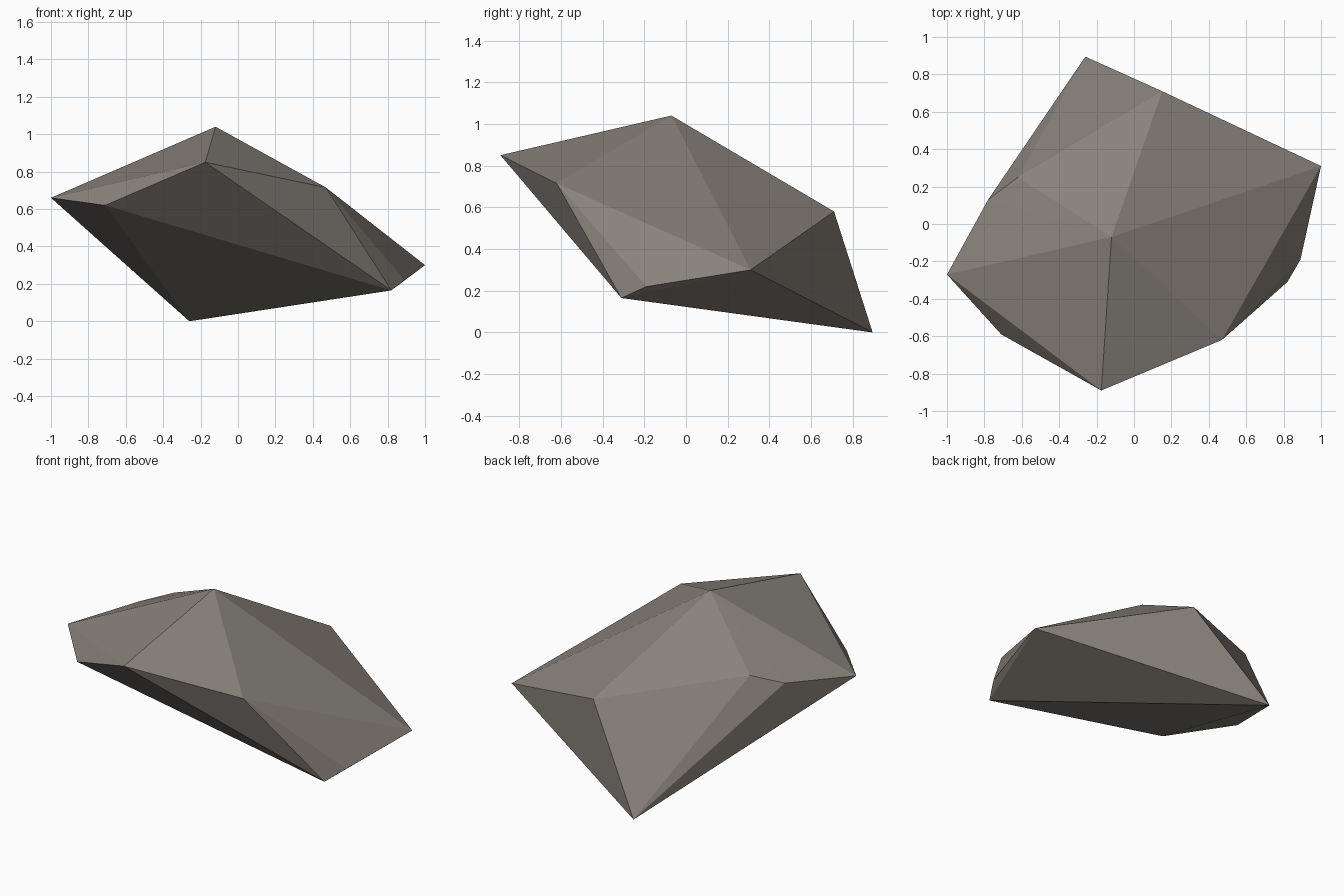
import bpy, bmesh

if "Cube" in bpy.data.objects:
    bpy.data.objects.remove(bpy.data.objects["Cube"])

# Corner points of the faceted boulder
corners = [
    (-0.12, -0.07, 1.04),                                              # peak
    (-0.175, -0.89, 0.85), (0.47, -0.62, 0.715), (-0.71, -0.59, 0.62), # front
    (-1.0, -0.27, 0.66), (-0.78, 0.13, 0.708), (-0.62, 0.25, 0.76),    # left
    (1.0, 0.31, 0.30), (0.89, -0.19, 0.22), (0.82, -0.31, 0.165),      # right
    (0.15, 0.71, 0.58), (-0.26, 0.895, 0.0),                           # back
]

# Wrap the corners in a convex hull of flat facets
bm = bmesh.new()
for co in corners:
    bm.verts.new(co)
bmesh.ops.convex_hull(bm, input=bm.verts)
bmesh.ops.recalc_face_normals(bm, faces=bm.faces)
mesh = bpy.data.meshes.new("boulder")
bm.to_mesh(mesh)
bm.free()

# Stone colour
stone = bpy.data.materials.new("warm grey stone")
stone.diffuse_color = (0.25, 0.225, 0.20, 1)
stone.use_nodes = True
stone.node_tree.nodes["Principled BSDF"].inputs["Base Color"].default_value = stone.diffuse_color
mesh.materials.append(stone)

boulder = bpy.data.objects.new("boulder", mesh)
bpy.context.collection.objects.link(boulder)
